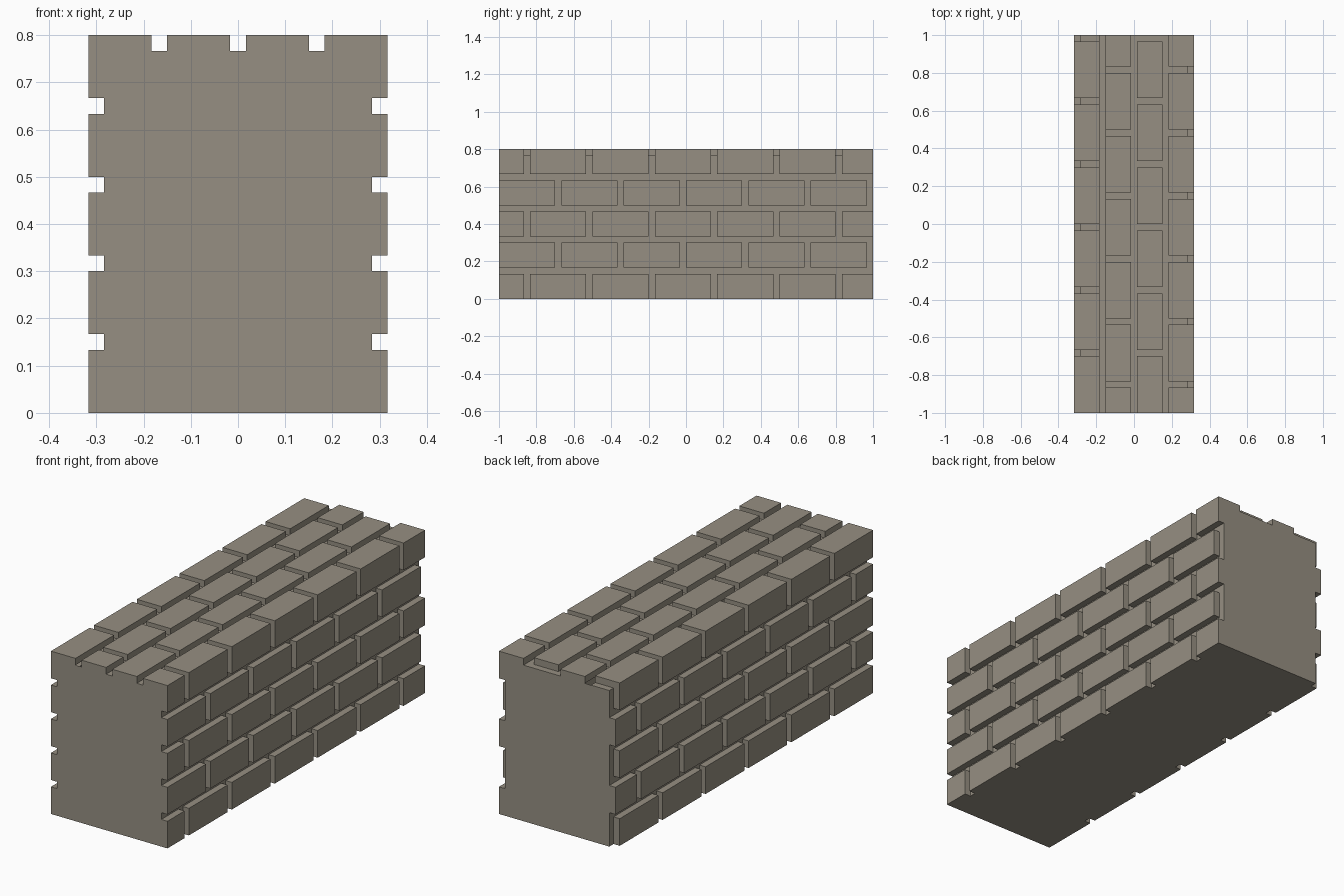
import bpy
import bmesh
from mathutils import Vector

if "Cube" in bpy.data.objects:
    bpy.data.objects.remove(bpy.data.objects["Cube"])

U = 1 / 30                     # mortar joint width and depth
PITCH = 5 * U                  # brick height plus joint
STEP = 10 * U                  # brick length plus joint
HX, HY, H = 9.5 * U, 1.0, 24 * U
OUT = 0.05                     # cutter overshoot past the wall

stone = bpy.data.materials.new("warm grey stone")
stone.diffuse_color = (0.305, 0.275, 0.223, 1)
stone.use_nodes = True
stone.node_tree.nodes["Principled BSDF"].inputs["Base Color"].default_value = stone.diffuse_color


def box(bm, x0, x1, y0, y1, z0, z1):
    verts = bmesh.ops.create_cube(bm, size=1)["verts"]
    for v in verts:
        v.co = Vector((x1 if v.co.x > 0 else x0,
                       y1 if v.co.y > 0 else y0,
                       z1 if v.co.z > 0 else z0))


def make_object(name, bm):
    mesh = bpy.data.meshes.new(name)
    bm.to_mesh(mesh)
    bm.free()
    mesh.materials.append(stone)
    ob = bpy.data.objects.new(name, mesh)
    bpy.context.collection.objects.link(ob)
    return ob


def joints(shifted):
    """Start and end of each cross joint along y for a course."""
    first = -0.7 if shifted else -1 + 4 * U
    for i in range(6):
        a = first + i * STEP
        b = a + U
        yield a, (HY + OUT if b > HY - 0.001 else b)


# solid wall block
bm = bmesh.new()
box(bm, -HX, HX, -HY, HY, 0, H)
wall = make_object("brick_wall", bm)

# mortar joints
bm = bmesh.new()
for side in (-1, 1):
    xs = sorted((side * (HX - U), side * (HX + OUT)))
    for row in range(5):
        z = row * PITCH
        if row < 4:            # bed joints on the sides
            box(bm, *xs, -HY - OUT, HY + OUT, z + 4 * U, z + 5 * U)
        low = -OUT if row == 0 else z - U / 2
        high = H + OUT if row == 4 else z + 4.5 * U
        shifted = (row % 2 == 1) == (side == 1)
        for a, b in joints(shifted):
            box(bm, *xs, a, b, low, high)

for col in range(4):
    x = -HX + col * PITCH
    if col < 3:                # long joints on the top
        box(bm, x + 4 * U, x + 5 * U, -HY - OUT, HY + OUT, H - U, H + OUT)
    left = -HX - OUT if col == 0 else x - U / 2
    right = HX + OUT if col == 3 else x + 4.5 * U
    for a, b in joints(col % 2 == 0):
        box(bm, left, right, a, b, H - U, H + OUT)
cutter = make_object("joint_cutter", bm)
cutter.hide_render = True

# carve the joints out of the block
mod = wall.modifiers.new("joints", "BOOLEAN")
mod.operation = "DIFFERENCE"
mod.solver = "EXACT"
mod.use_self = True
mod.object = cutter
bpy.context.view_layer.objects.active = wall
bpy.ops.object.modifier_apply(modifier=mod.name)
bpy.data.objects.remove(cutter)
